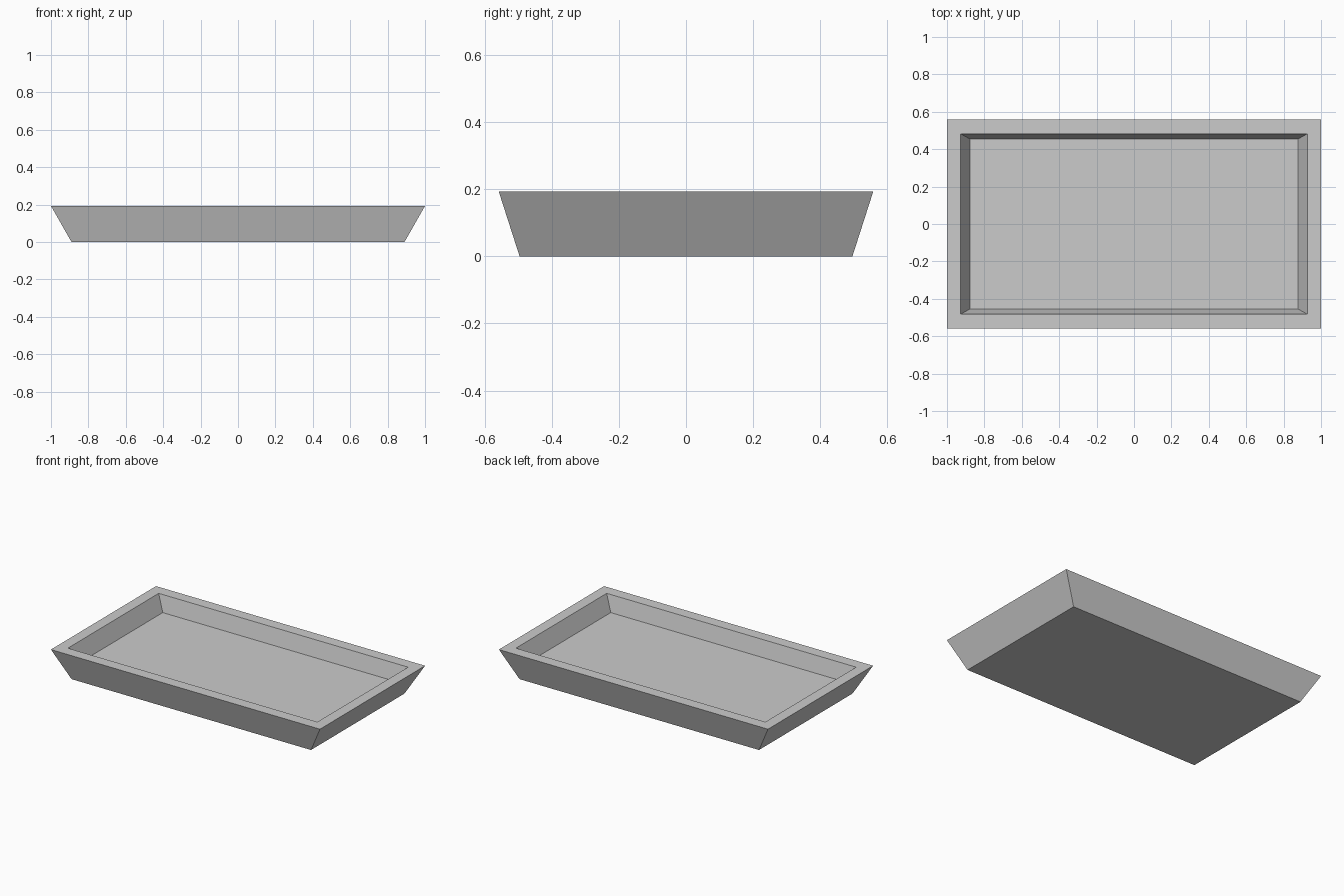
import bpy, bmesh

if "Cube" in bpy.data.objects:
    bpy.data.objects.remove(bpy.data.objects["Cube"])

# Half-width, half-depth, height of each rectangular ring, from underside to inner floor
RINGS = [
    (0.89, 0.496, 0.0),     # outer base
    (1.0, 0.558, 0.193),    # outer rim
    (0.927, 0.482, 0.193),  # inner rim
    (0.878, 0.455, 0.087),  # recessed floor
]


def add_ring(bm, hx, hy, z):
    return [bm.verts.new((sx * hx, sy * hy, z))
            for sx, sy in ((-1, -1), (1, -1), (1, 1), (-1, 1))]


# Tray: flared walls, flat rim and recessed floor
bm = bmesh.new()
rings = [add_ring(bm, *r) for r in RINGS]
for low, high in zip(rings, rings[1:]):
    for i in range(4):
        j = (i + 1) % 4
        bm.faces.new((low[i], low[j], high[j], high[i]))
bm.faces.new(rings[0][::-1])
bm.faces.new(rings[-1])

mesh = bpy.data.meshes.new("tray")
bm.to_mesh(mesh)
bm.free()
tray = bpy.data.objects.new("tray", mesh)
bpy.context.collection.objects.link(tray)
